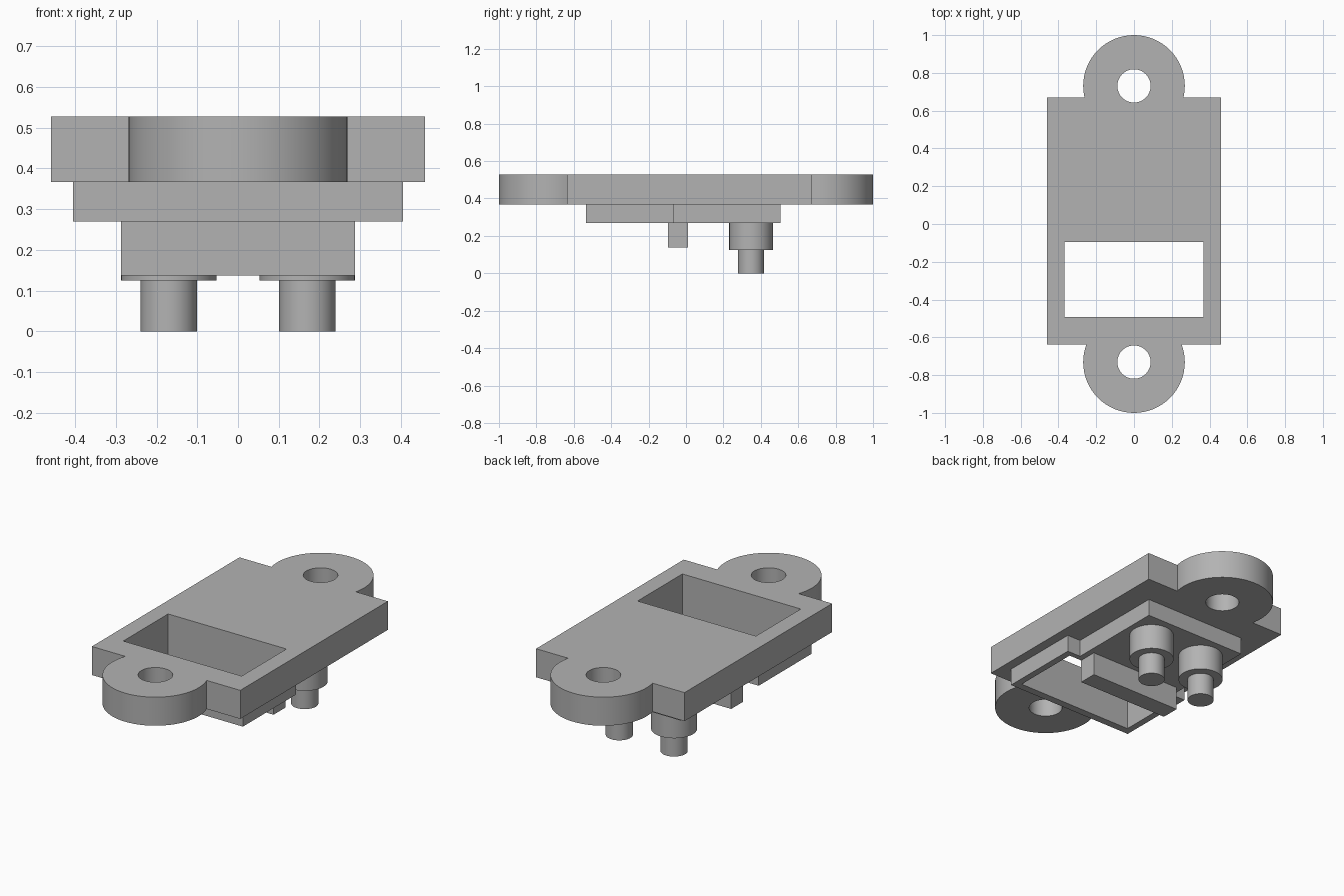
import bpy

if "Cube" in bpy.data.objects:
    bpy.data.objects.remove(bpy.data.objects["Cube"], do_unlink=True)

grey = bpy.data.materials.new("plain_grey")
grey.use_nodes = True
grey.diffuse_color = (0.45, 0.45, 0.45, 1)
grey.node_tree.nodes["Principled BSDF"].inputs["Base Color"].default_value = (0.45, 0.45, 0.45, 1)


def box(name, x, y0, y1, z0, z1):
    """Box symmetric in x, spanning y0..y1 and z0..z1."""
    bpy.ops.mesh.primitive_cube_add(size=1, location=(0, (y0 + y1) / 2, (z0 + z1) / 2))
    ob = bpy.context.object
    ob.name = name
    ob.scale = (2 * x, y1 - y0, z1 - z0)
    bpy.ops.object.transform_apply(location=True, rotation=False, scale=True)
    ob.data.materials.append(grey)
    return ob


def cylinder(name, x, y, r, z0, z1):
    bpy.ops.mesh.primitive_cylinder_add(vertices=64, radius=r, depth=z1 - z0,
                                        location=(x, y, (z0 + z1) / 2))
    ob = bpy.context.object
    ob.name = name
    bpy.ops.object.transform_apply(location=True, rotation=False, scale=True)
    ob.data.materials.append(grey)
    return ob


def combine(target, tool, operation):
    """Apply a boolean and remove the tool object."""
    bpy.context.view_layer.objects.active = target
    mod = target.modifiers.new(operation.lower(), "BOOLEAN")
    mod.operation, mod.solver, mod.object = operation, "EXACT", tool
    bpy.ops.object.modifier_apply(modifier=mod.name)
    bpy.data.objects.remove(tool, do_unlink=True)


def smooth(ob):
    bpy.ops.object.select_all(action="DESELECT")
    ob.select_set(True)
    bpy.context.view_layer.objects.active = ob
    bpy.ops.object.shade_smooth_by_angle(angle=0.5)


MID, TOP, LOW = 0.367, 0.527, 0.27

# Mounting plate with a round drilled ear at each end
plate = box("mounting_plate", 0.46, -0.637, 0.67, MID, TOP)
for side in (-1, 1):
    combine(plate, cylinder("ear", 0, side * 0.731, 0.269, MID, TOP), "UNION")
for side in (-1, 1):
    combine(plate, cylinder("ear_hole", 0, side * 0.731, 0.088, MID - 0.1, TOP + 0.1), "DIFFERENCE")

# Stepped lower layer: wide frame in front, narrower block behind
lower = box("lower_layer", 0.405, -0.535, -0.065, LOW, MID)
combine(lower, box("rear_block", 0.32, -0.08, 0.505, LOW, MID), "UNION")

# Rectangular window through plate and frame
for part in (plate, lower):
    combine(part, box("window_cut", 0.367, -0.492, -0.095, LOW - 0.1, TOP + 0.1), "DIFFERENCE")
smooth(plate)

# Cross bar behind the window
box("cross_bar", 0.287, -0.095, 0.01, 0.137, LOW)

# Pair of stepped pegs
for side, label in ((-1, "right"), (1, "left")):
    smooth(cylinder(label + "_peg_collar", side * 0.17, 0.348, 0.117, 0.125, LOW))
    smooth(cylinder(label + "_peg_pin", side * 0.17, 0.348, 0.069, 0, 0.125))
